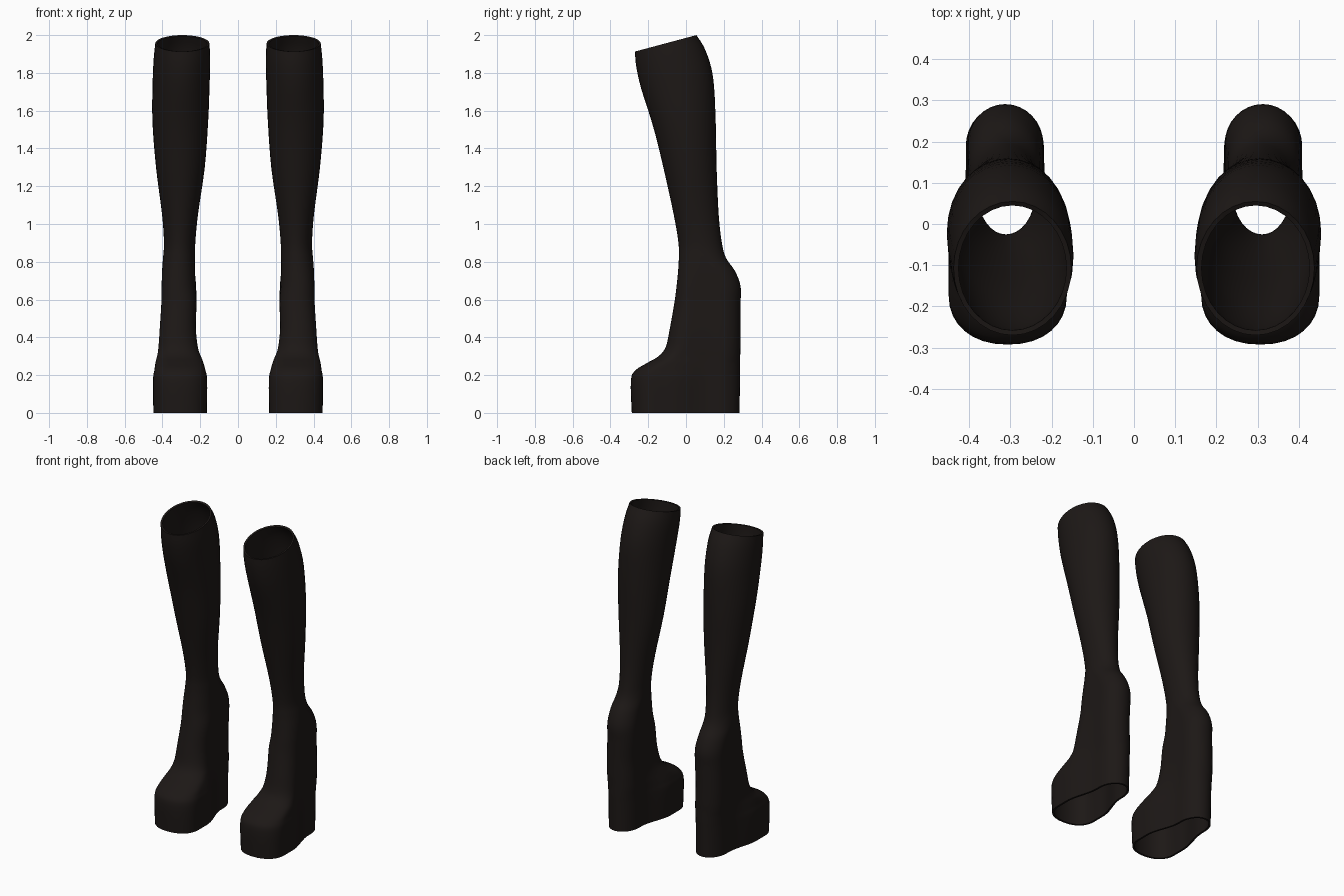
import bpy, bmesh, math

if "Cube" in bpy.data.objects:
    bpy.data.objects.remove(bpy.data.objects["Cube"])

# Horizontal sections of one boot, from sole to rim:
# z, front y, back y, cap fraction, toe inner x, toe outer x, heel inner x, heel outer x
ROWS = [
    (0.00, -.287, .283, .42, .165, .448, .218, .405),
    (0.17, -.292, .286, .42, .163, .450, .218, .405),
    (0.225, -.268, .287, .42, .172, .443, .218, .405),
    (0.265, -.205, .287, .44, .183, .437, .218, .405),
    (0.30, -.145, .287, .46, .195, .430, .220, .406),
    (0.35, -.107, .288, .50, .210, .425, .222, .408),
    (0.45, -.085, .288, .53, .222, .418, .225, .408),
    (0.58, -.062, .289, .55, .220, .407, .220, .405),
    (0.67, -.050, .289, .58, .232, .405, .222, .404),
    (0.75, -.042, .260, .70, .230, .402, .228, .402),
    (0.82, -.038, .212, .90, .228, .397, .228, .397),
    (0.90, -.040, .190, 1.0, .226, .392, .226, .392),
    (1.05, -.065, .173, 1.0, .212, .402, .212, .402),
    (1.30, -.120, .162, 1.0, .176, .434, .176, .434),
    (1.55, -.180, .157, 1.0, .158, .453, .158, .453),
    (1.78, -.238, .143, 1.0, .150, .452, .150, .452),
    (1.92, -.264, .103, 1.0, .147, .446, .147, .446),
    (2.00, -.270, .055, 1.0, .152, .438, .152, .438),
]
STEPS, CAP, SIDE = 4, 16, 10


def smooth(t):
    t = min(1.0, max(0.0, t))
    return t * t * (3 - 2 * t)


def catmull(a, b, c, d, t):
    return b + 0.5 * t * (c - a + t * (2 * a - 5 * b + 4 * c - d + t * (3 * (b - c) + d - a)))


def dense_rows():
    out = []
    for i in range(len(ROWS) - 1):
        quad = [ROWS[max(0, i - 1)], ROWS[i], ROWS[i + 1], ROWS[min(len(ROWS) - 1, i + 2)]]
        for s in range(STEPS):
            out.append([catmull(*v, s / STEPS) for v in zip(*quad)])
    return out + [list(ROWS[-1])]


def section(row, sign):
    z, yf, yb, k, ti, to, hi, ho = row
    k = min(k, 1.0)
    half = (yb - yf) / 2
    cap = half * k
    # (y, side factor -1..1): back cap, outer side, front cap, inner side
    prof = []
    for i in range(CAP + 1):
        a = math.pi * i / CAP
        prof.append((yb - cap + cap * math.sin(a), -math.cos(a)))
    y0, y1 = yb - cap, yf + cap
    for i in range(1, SIDE):
        prof.append((y0 + (y1 - y0) * i / SIDE, 1))
    for i in range(CAP + 1):
        a = math.pi * i / CAP
        s, c = math.sin(a), math.cos(a)
        p = 2 / (2 + 0.35 * (1 - k))
        prof.append((y1 - cap * s ** p if s > 1e-6 else y1, math.copysign(abs(c) ** p, c)))
    for i in range(1, SIDE):
        prof.append((y1 + (y0 - y1) * i / SIDE, -1))
    pts = []
    for y, f in prof:
        u = smooth((y + .08) / .22)            # toe width blends into heel width
        xi, xo = ti + (hi - ti) * u, to + (ho - to) * u
        x = (xi + xo) / 2 + f * (xo - xi) / 2
        dip = .087 * smooth((z - 1.4) / .6) * min(1, (yb - y) / (yb - yf))  # sloped rim
        pts.append((sign * x, y, z - dip))
    return pts


def boot(name, sign, mat):
    bm = bmesh.new()
    rings = [[bm.verts.new(p) for p in section(r, sign)] for r in dense_rows()]
    n = len(rings[0])
    for a, b in zip(rings, rings[1:]):
        for i in range(n):
            j = (i + 1) % n
            quad = (a[i], a[j], b[j], b[i])
            bm.faces.new(quad if sign < 0 else quad[::-1])
    bmesh.ops.remove_doubles(bm, verts=bm.verts, dist=1e-5)
    bm.normal_update()
    # Make the shell face outward before thickening it inward
    if sum(f.normal.x * (f.calc_center_median().x - sign * .3) for f in bm.faces) < 0:
        bmesh.ops.reverse_faces(bm, faces=bm.faces)
    me = bpy.data.meshes.new(name)
    bm.to_mesh(me)
    bm.free()
    me.materials.append(mat)
    ob = bpy.data.objects.new(name, me)
    bpy.context.collection.objects.link(ob)
    # Leather wall thickness, open at rim and sole
    sol = ob.modifiers.new("wall", 'SOLIDIFY')
    sol.thickness = .012
    sol.offset = -1
    bpy.ops.object.select_all(action='DESELECT')
    ob.select_set(True)
    bpy.context.view_layer.objects.active = ob
    bpy.ops.object.modifier_apply(modifier="wall")
    bpy.ops.object.shade_smooth_by_angle(angle=math.radians(40))
    return ob


leather = bpy.data.materials.new("black_leather")
leather.diffuse_color = (.012, .009, .008, 1)
leather.use_nodes = True
leather.node_tree.nodes["Principled BSDF"].inputs["Base Color"].default_value = leather.diffuse_color

# Mirrored pair of platform boots
boot("right_boot", 1, leather)
boot("left_boot", -1, leather)
